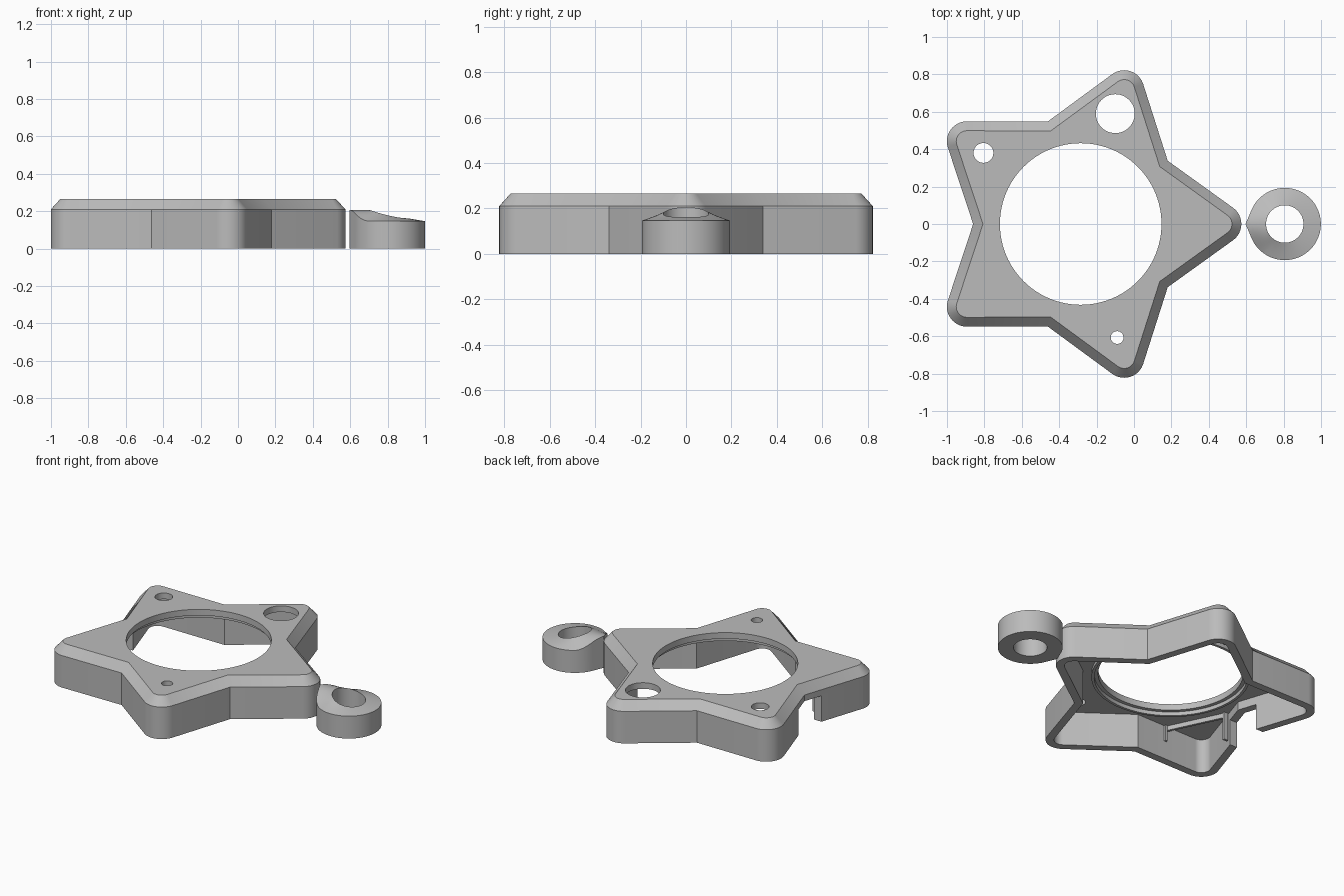
import bpy, bmesh, math
from math import sin, cos, pi, radians
from mathutils import Matrix, Vector

if "Cube" in bpy.data.objects:
    bpy.data.objects.remove(bpy.data.objects["Cube"], do_unlink=True)

grey = bpy.data.materials.new("plain_grey")
grey.use_nodes = True
grey.diffuse_color = (0.5, 0.5, 0.5, 1)
grey.node_tree.nodes["Principled BSDF"].inputs["Base Color"].default_value = (0.5, 0.5, 0.5, 1)

CX = -0.285          # centre of the star
WALL = 0.05          # wall thickness and chamfer width
UNDER = 0.225        # underside of the top plate


def finish(name, bm):
    bmesh.ops.recalc_face_normals(bm, faces=bm.faces)
    mesh = bpy.data.meshes.new(name)
    bm.to_mesh(mesh)
    bm.free()
    mesh.materials.append(grey)
    obj = bpy.data.objects.new(name, mesh)
    bpy.context.collection.objects.link(obj)
    return obj


def smooth(obj):
    bpy.ops.object.select_all(action='DESELECT')
    bpy.context.view_layer.objects.active = obj
    obj.select_set(True)
    bpy.ops.object.shade_smooth_by_angle(angle=radians(30))


def loft(name, loops, cap=False, closed=False):
    """Skin matching loops of points; cap the ends or join last to first."""
    bm = bmesh.new()
    rows = [[bm.verts.new(p) for p in loop] for loop in loops]
    pairs = list(zip(rows, rows[1:]))
    if closed:
        pairs.append((rows[-1], rows[0]))
    for a, b in pairs:
        n = len(a)
        for i in range(n):
            j = (i + 1) % n
            bm.faces.new((a[i], a[j], b[j], b[i]))
    if cap:
        bm.faces.new(rows[0])
        bm.faces.new(rows[-1])
    return finish(name, bm)


def star(inset, z):
    """Five-armed outline with round tips and sharp valleys."""
    pts = []
    for k in range(5):
        tip = k * 2 * pi / 5
        for i in range(13):
            a = tip + radians(-53.8 + 107.6 * i / 12)
            r = 0.107 - inset
            pts.append((CX + 0.752 * cos(tip) + r * cos(a), 0.752 * sin(tip) + r * sin(a), z))
        v = tip + pi / 5
        r = 0.575 - inset / 0.952
        pts.append((CX + r * cos(v), r * sin(v), z))
    return pts


def circle(x, y, r, z, n=96):
    return [(x + r * cos(2 * pi * i / n), y + r * sin(2 * pi * i / n), z) for i in range(n)]


def box(name, a, b, width, z0, z1):
    """Upright slab running from point a to point b."""
    a, b = Vector(a), Vector(b)
    d, mid = b - a, (a + b) / 2
    bm = bmesh.new()
    bmesh.ops.create_cube(bm, size=1, matrix=Matrix.Translation((mid.x, mid.y, (z0 + z1) / 2))
                          @ Matrix.Rotation(math.atan2(d.y, d.x), 4, 'Z')
                          @ Matrix.Diagonal((d.length, width, z1 - z0, 1)))
    return finish(name, bm)


# Star shell: chamfered on top, open underneath
shell = loft("star_shell", [star(WALL, UNDER), star(WALL, 0), star(0, 0),
                            star(0, 0.21), star(WALL, 0.265)], cap=True)

# Holes in the plate and the notch in the side wall
cutters = [loft("hole_cutter", [circle(x, y, r, 0.2, n), circle(x, y, r, 0.3, n)], cap=True)
           for x, y, r, n in ((CX, 0, 0.432, 96), (-0.1, 0.59, 0.104, 48),
                              (-0.805, 0.38, 0.053, 40), (-0.09, -0.607, 0.034, 32))]
cutters.append(box("notch_cutter", (-1.1, 0), (-0.75, 0), 0.24, -0.1, 0.17))
for c in cutters:
    mod = shell.modifiers.new("cut", 'BOOLEAN')
    mod.operation = 'DIFFERENCE'
    mod.solver = 'EXACT'
    mod.object = c
    bpy.context.view_layer.objects.active = shell
    bpy.ops.object.modifier_apply(modifier=mod.name)
    bpy.data.objects.remove(c, do_unlink=True)
smooth(shell)

# Lip, rib and posts under the plate
lip = loft("inner_lip", [circle(CX, 0, 0.455, UNDER + 0.01), circle(CX, 0, 0.455, 0.2),
                         circle(CX, 0, 0.472, 0.2), circle(CX, 0, 0.472, UNDER + 0.01)], closed=True)
smooth(lip)
low_end, high_end = (-0.665, -0.515), (-0.84, -0.15)
box("arm_rib", low_end, high_end, 0.016, 0.195, UNDER + 0.01)
box("short_post", (-0.66, -0.515), (-0.66, -0.485), 0.016, 0.12, UNDER + 0.01)
box("long_post", (-0.85, -0.15), (-0.82, -0.15), 0.016, 0.04, UNDER + 0.01)


# Separate ring with a raised pointed lug facing the star
def ring_loop(inner, t, height):
    pts, n = [], 96
    for i in range(n):
        a = 2 * pi * i / n
        off = abs(a - pi)                     # angle away from the lug
        tilt = radians(23)
        outer = 0.193 / cos(max(0, tilt - off))
        r = outer + (0.1 - outer) * t if inner else outer
        pts.append((0.806 + r * cos(a), r * sin(a), height(off, t)))
    return pts


def top_height(off, t):
    lug = max(0, 1 - off / radians(58))
    rim = 0.147 + 0.06 * lug * lug * (3 - 2 * lug)
    bore = 0.162 + 0.044 * ((1 + cos(off)) / 2) ** 1.6
    return rim + (bore - rim) * t


flat = lambda off, t: 0
loops = [ring_loop(True, 1, flat), ring_loop(False, 0, flat)]
loops += [ring_loop(True, t / 4, top_height) for t in range(5)]
smooth(loft("lug_ring", loops, closed=True))
